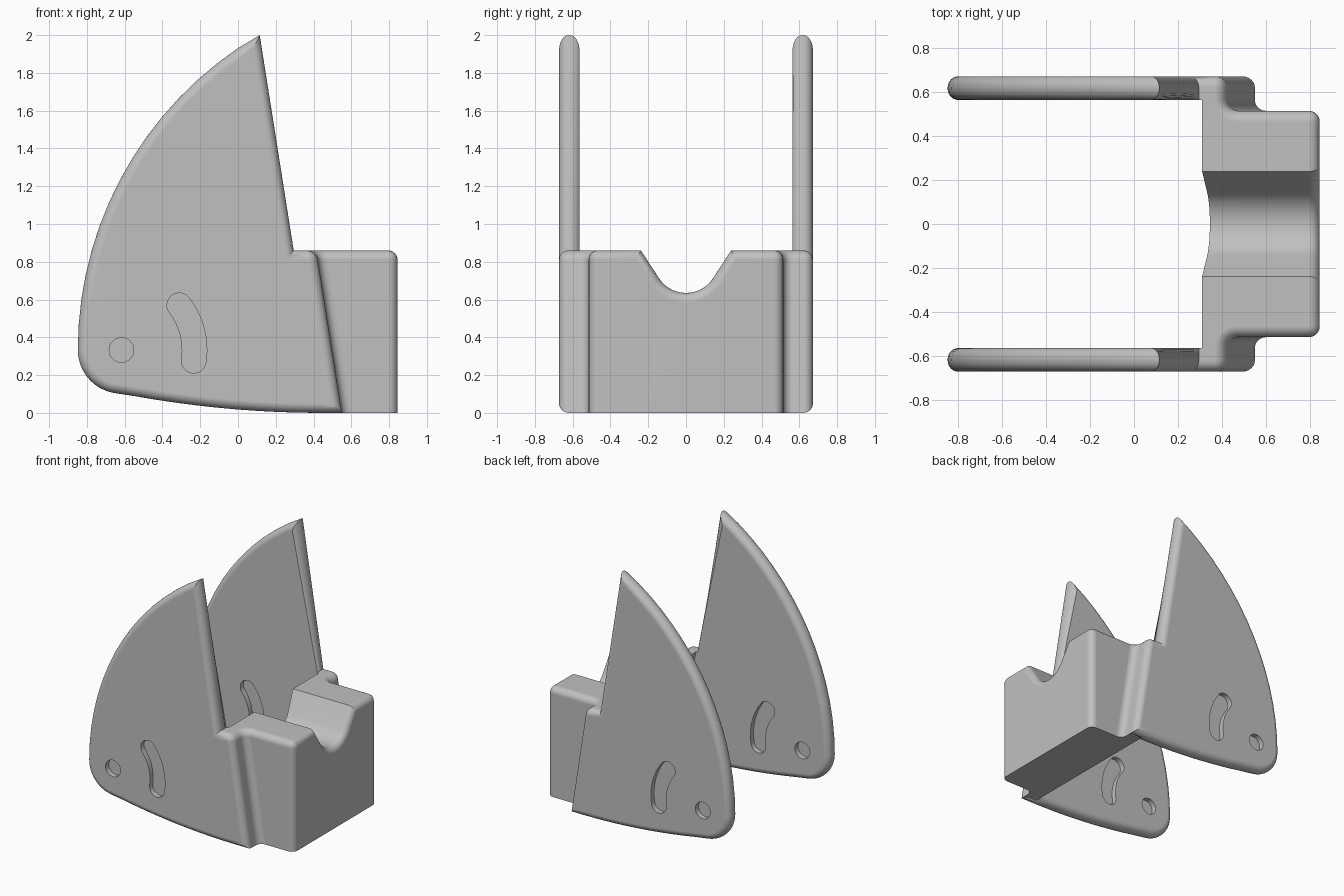
import bpy, bmesh, math

if "Cube" in bpy.data.objects:
    bpy.data.objects.remove(bpy.data.objects["Cube"])

SLOPE = 0.157            # lean of the plate edges and the block's back
TOP = 0.86               # height of block and shoulders
R = 0.05                 # edge rounding
Y_IN, Y_OUT = 0.564, 0.672

grey = bpy.data.materials.new("plain grey")
grey.diffuse_color = (0.53, 0.53, 0.53, 1)
grey.use_nodes = True
grey.node_tree.nodes["Principled BSDF"].inputs["Base Color"].default_value = grey.diffuse_color


def prism(a, b):
    """Close two matching rings of points into a solid."""
    bm = bmesh.new()
    va = [bm.verts.new(p) for p in a]
    vb = [bm.verts.new(p) for p in b]
    n = len(a)
    bm.faces.new(va)
    bm.faces.new(vb[::-1])
    for i in range(n):
        j = (i + 1) % n
        bm.faces.new((va[i], vb[i], vb[j], va[j]))
    bmesh.ops.recalc_face_normals(bm, faces=bm.faces[:])
    return bm, va, vb


def ring_edges(bm, ring, indices):
    n = len(ring)
    return [bm.edges.get((ring[i], ring[(i + 1) % n])) for i in indices]


def round_edges(bm, edges, radius=R):
    bmesh.ops.bevel(bm, geom=edges, offset=radius, offset_type='OFFSET', segments=6,
                    profile=0.5, affect='EDGES', clamp_overlap=False)
    bmesh.ops.recalc_face_normals(bm, faces=bm.faces[:])


def make(name, bm):
    me = bpy.data.meshes.new(name)
    bm.to_mesh(me)
    bm.free()
    me.materials.append(grey)
    ob = bpy.data.objects.new(name, me)
    bpy.context.collection.objects.link(ob)
    return ob


def smooth(ob):
    ob.data.shade_smooth()
    ob.data.set_sharp_from_angle(angle=math.radians(32))
    mod = ob.modifiers.new("flat faces", 'WEIGHTED_NORMAL')
    mod.keep_sharp = True


def arc(cx, cz, r, a0, a1, n):
    """n + 1 points on an arc, angles in degrees."""
    return [(cx + r * math.cos(math.radians(a0 + (a1 - a0) * i / n)),
             cz + r * math.sin(math.radians(a0 + (a1 - a0) * i / n))) for i in range(n + 1)]


def cut(ob, cutter):
    mod = ob.modifiers.new("cut", 'BOOLEAN')
    mod.operation = 'DIFFERENCE'
    mod.solver = 'EXACT'
    mod.object = cutter
    bpy.context.view_layer.objects.active = ob
    bpy.ops.object.modifier_apply(modifier=mod.name)
    bpy.data.objects.remove(cutter)


# Side plate outline: tip, notch, shoulder, curved bottom, round heel, long arc
outline = [(0.115, 2.0), (0.295, TOP), (0.415, TOP), (0.55, 0.0), (0.445, 0.0)]
for k in range(1, 10):
    d = 0.11 * k
    outline.append((0.445 - d, d * d / 11.1))
outline += arc(-0.617, 0.333, 0.231, 258.7, 180, 9)
outline += arc(1.082, 0.333, 1.93, 180, 120.2, 15)[1:-1]

# Recess shapes: pivot hole and curved slot around it
PX, PZ, SR = -0.617, 0.333, 0.387
hole = arc(PX, PZ, 0.065, 0, 360, 32)[:-1]
lo, hi = -8.6, 37.7
end_lo = (PX + SR * math.cos(math.radians(lo)), PZ + SR * math.sin(math.radians(lo)))
end_hi = (PX + SR * math.cos(math.radians(hi)), PZ + SR * math.sin(math.radians(hi)))
slot = (arc(PX, PZ, SR + 0.065, lo, hi, 12)
        + arc(*end_hi, 0.065, hi, hi + 180, 12)[1:-1]
        + arc(PX, PZ, SR - 0.065, hi, lo, 12)
        + arc(*end_lo, 0.065, lo + 180, lo + 360, 12)[1:-1])

# Concave corner that joins block to plates, as a plan
corner = ([(0.445, 0.45), (0.445, 0.60), (0.55, 0.60)]
          + arc(0.60, 0.565, 0.05, 180, 270, 6) + [(0.60, 0.45)])

for s, side in ((-1, "front"), (1, "back")):
    # Plate with rounded rim; the inner rim stays square where it meets the block
    bm, inner, outer = prism([(x, s * Y_IN, z) for x, z in outline],
                             [(x, s * Y_OUT, z) for x, z in outline])
    n = len(outline)
    edges = ring_edges(bm, outer, range(n))
    edges += ring_edges(bm, inner, [i for i in range(n) if i not in (1, 2, 3)])
    edges.append(bm.edges.get((inner[2], outer[2])))
    round_edges(bm, edges)
    plate = make(side + "_plate", bm)
    # Shallow recesses on both faces
    for y0, y1 in ((Y_IN - 0.05, Y_IN + 0.04), (Y_OUT - 0.04, Y_OUT + 0.05)):
        for shape in (hole, slot):
            bm = prism([(x, s * y0, z) for x, z in shape],
                       [(x, s * y1, z) for x, z in shape])[0]
            cut(plate, make("recess_cutter", bm))
    smooth(plate)

    # Leaning web between block and plate
    bm, low, top = prism([(x, s * y, 0) for x, y in corner],
                         [(x - SLOPE * TOP, s * y, TOP) for x, y in corner])
    round_edges(bm, ring_edges(bm, top, range(2, len(corner) - 2)))
    smooth(make(side + "_web", bm))

# Block with a saddle groove in its top and a leaning back
W, FRONT = 0.515, 0.845
section = ([(-W, 0), (W, 0), (W, TOP), (0.239, TOP)]
           + arc(0, 0.805, 0.17, -33, -147, 14)
           + [(-0.239, TOP), (-W, TOP)])
bm, back, face = prism([(0.445 - SLOPE * z, y, z) for y, z in section],
                       [(FRONT, y, z) for y, z in section])
n = len(section)
edges = ring_edges(bm, face, range(1, n))
edges += [bm.edges.get((back[i], face[i])) for i in (2, n - 1)]
round_edges(bm, edges)
smooth(make("saddle_block", bm))
